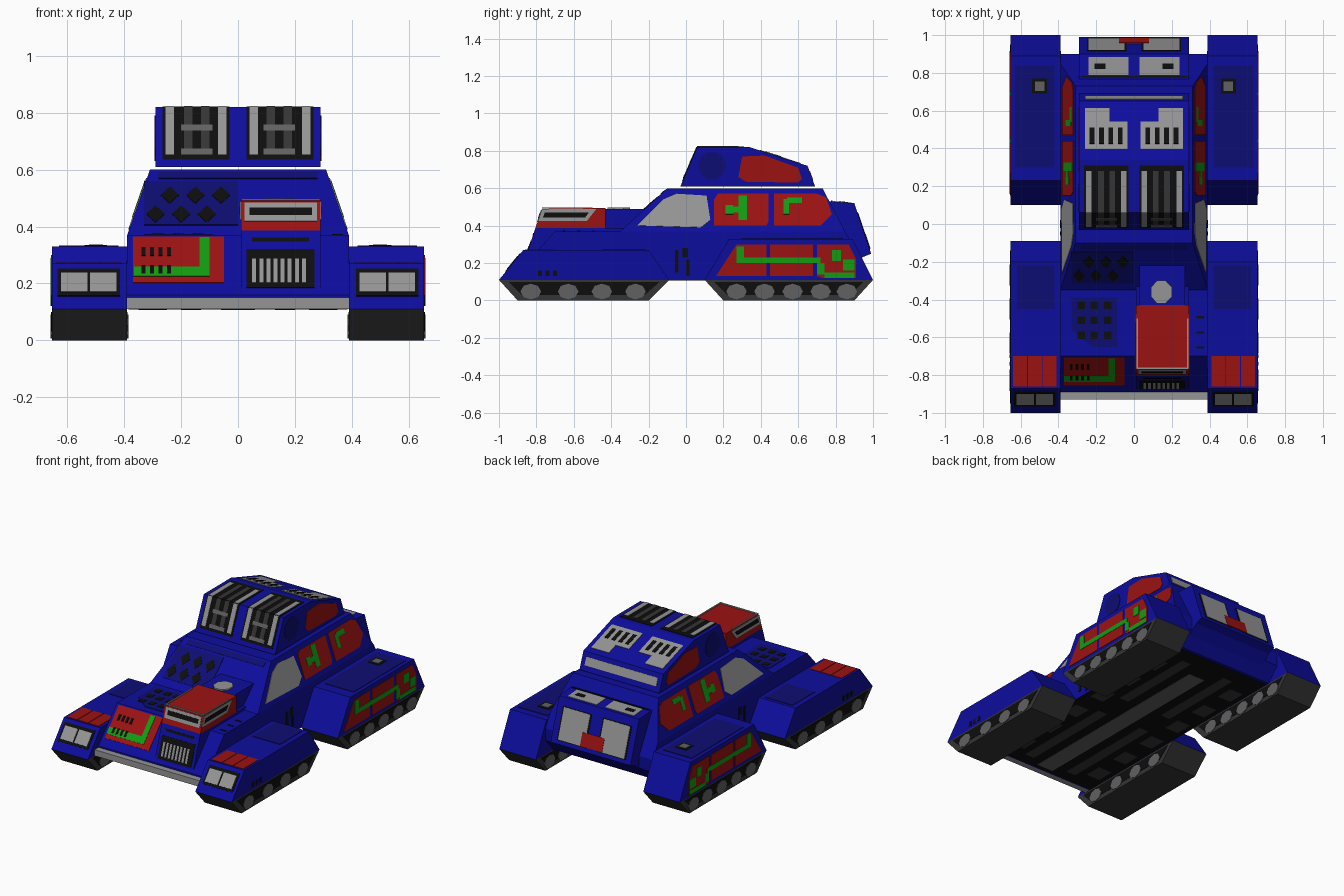
import bpy, bmesh, math
from mathutils import Vector

if "Cube" in bpy.data.objects:
    bpy.data.objects.remove(bpy.data.objects["Cube"])

COLORS = {"blue": (0.004, 0.004, 0.34), "dark_blue": (0.004, 0.004, 0.17), "red": (0.33, 0.006, 0.006),
          "green": (0.006, 0.33, 0.006), "light_grey": (0.30, 0.30, 0.30), "mid_grey": (0.12, 0.12, 0.12),
          "dark_grey": (0.035, 0.035, 0.035), "black": (0.004, 0.004, 0.004)}
MATS = {}
for n, c in COLORS.items():
    MATS[n] = bpy.data.materials.new(n)
    MATS[n].diffuse_color = (*c, 1)


def finish(name, mat, loops, mirror):
    """Make closed solids from pairs of matching end polygons."""
    bm = bmesh.new()
    for a, b in loops:
        for s in ((1, -1) if mirror else (1,)):
            va = [bm.verts.new((s * p[0], p[1], p[2])) for p in a]
            vb = [bm.verts.new((s * p[0], p[1], p[2])) for p in b]
            bm.faces.new(va)
            bm.faces.new(vb[::-1])
            for i in range(len(va)):
                j = (i + 1) % len(va)
                bm.faces.new((va[i], vb[i], vb[j], va[j]))
    bmesh.ops.recalc_face_normals(bm, faces=bm.faces)
    me = bpy.data.meshes.new(name)
    bm.to_mesh(me)
    bm.free()
    me.materials.append(MATS[mat])
    ob = bpy.data.objects.new(name, me)
    bpy.context.collection.objects.link(ob)
    return ob


def prism(name, mat, profile, x0, x1, mirror=False):
    """Side profile (y, z) extruded across x."""
    return finish(name, mat, [([(x0, y, z) for y, z in profile], [(x1, y, z) for y, z in profile])], mirror)


def plates(name, mat, polys, out, lift=0.003, mirror=True):
    """Thin painted plates lying on a surface that faces towards 'out'."""
    loops = []
    for pts in polys:
        v = [Vector(p) for p in pts]
        n = (v[1] - v[0]).cross(v[2] - v[1]).normalized()
        if n.dot(Vector(out)) < 0:
            n = -n
        loops.append(([p - n * 0.001 for p in v], [p + n * lift for p in v]))
    return finish(name, mat, loops, mirror)


def slope(a, b, x0, x1, t0, t1):
    """Rectangle on the sloped face running from profile point a to b."""
    f = lambda x, t: (x, a[0] + (b[0] - a[0]) * t, a[1] + (b[1] - a[1]) * t)
    return [f(x0, t0), f(x1, t0), f(x1, t1), f(x0, t1)]


def flat(x0, x1, y0, y1, z):
    return [(x0, y0, z), (x1, y0, z), (x1, y1, z), (x0, y1, z)]


def side(x, *yz):
    return [(x, y, z) for y, z in yz]


def cab(*yz):
    """Points on the leaning cabin side."""
    return [(0.39 - max(0, z - 0.37) * 0.08 / 0.23, y, z) for y, z in yz]


def box(y0, y1, z0, z1):
    return (y0, z0), (y1, z0), (y1, z1), (y0, z1)


FRONT, BACK, UP, DOWN, OUT = (0, -1, 0), (0, 1, 0), (0, 0, 1), (0, 0, -1), (1, 0, 0)

# Hull, cabin, rear block and bumper
prism("hull", "blue", [(-0.89, 0.11), (-0.89, 0.16), (-0.7, 0.37), (0.85, 0.37), (0.9, 0.28), (0.9, 0.2), (0.82, 0.11)], -0.39, 0.39)
lo = [(-0.39, -0.35, 0.37), (0.39, -0.35, 0.37), (0.39, 0.85, 0.37), (-0.39, 0.85, 0.37)]
hi = [(-0.31, -0.1, 0.6), (0.31, -0.1, 0.6), (0.31, 0.73, 0.6), (-0.31, 0.73, 0.6)]
finish("cabin", "blue", [(lo, hi)], False)
prism("rear_block", "blue", [(0.7, 0.2), (0.7, 0.535), (0.9, 0.52), (0.99, 0.25), (0.94, 0.23), (0.85, 0.15)], -0.29, 0.29)
prism("bumper", "light_grey", [(-0.93, 0.11), (-0.93, 0.15), (-0.85, 0.15), (-0.85, 0.11)], -0.39, 0.39)

# Engine box: blue core and red front cover
A, B = (-0.885, 0.15), (-0.77, 0.49)
prism("engine_box", "blue", [A, (-0.805, 0.387), (-0.6, 0.387), (-0.44, 0.49), (-0.15, 0.49), (-0.15, 0.15)], 0.03, 0.27)
prism("engine_box_base", "blue", [A, (-0.805, 0.387), (-0.3, 0.387), (-0.3, 0.15)], 0.01, 0.29)
prism("hood_cover", "red", [(-0.805, 0.387), B, (-0.43, 0.495), (-0.43, 0.387)], 0.01, 0.29)
plates("intake_frame", "light_grey", [slope(A, B, 0.022, 0.278, 0.79, 0.98)], FRONT, 0.003, False)
plates("intake_slot", "black", [slope(A, B, 0.04, 0.26, 0.85, 0.93)], FRONT, 0.005, False)
frame = [(-0.79, 0.425), (-0.53, 0.425), (-0.48, 0.488), (-0.77, 0.488)]
slot = [(-0.765, 0.443), (-0.54, 0.443), (-0.52, 0.47), (-0.755, 0.47)]
for x, d, n in ((0.29, 1, "right"), (0.01, -1, "left")):
    plates(n + "_intake_frame", "light_grey", [side(x, *frame)], (d, 0, 0), 0.003, False)
    plates(n + "_intake_slot", "black", [side(x, *slot)], (d, 0, 0), 0.005, False)
plates("cover_trim", "light_grey", [flat(0.012, 0.02, -0.77, -0.5, 0.494), flat(0.28, 0.288, -0.77, -0.5, 0.494),
                                    flat(0.02, 0.28, -0.77, -0.76, 0.493)], UP, 0.004, False)
plates("filler_cap", "light_grey", [[(0.145 + 0.06 * math.cos(a), -0.36 + 0.065 * math.sin(a), 0.49)
                                     for a in [math.pi * (i + .5) / 4 for i in range(8)]]], UP, 0.008, False)
plates("grille", "black", [slope(A, B, 0.03, 0.27, 0.1, 0.5), slope(A, B, 0.05, 0.25, 0.58, 0.62)], FRONT, 0.003, False)
plates("grille_bars", "light_grey", [slope(A, B, 0.05 + i * 0.025, 0.064 + i * 0.025, 0.15, 0.4) for i in range(8)], FRONT, 0.005, False)

# Painted panel on the left of the nose
P, Q = (-0.89, 0.16), (-0.7, 0.37)
plates("nose_panel", "red", [slope(P, Q, -0.37, -0.05, 0.2, 0.97)], FRONT, 0.003, False)
plates("nose_stripe", "green", [slope(P, Q, -0.37, -0.1, 0.3, 0.46), slope(P, Q, -0.135, -0.1, 0.46, 0.95)], FRONT, 0.005, False)
plates("nose_slots", "black", [slope(P, Q, -0.34 + i * 0.03, -0.325 + i * 0.03, t, t + 0.14)
                               for i in range(4) for t in (0.34, 0.64)], FRONT, 0.006, False)

# Hood vents
plates("hood_patch", "dark_blue", [[(-0.33, -0.39, 0.37), (-0.09, -0.39, 0.37), (-0.09, -0.65, 0.37),
                                    (-0.22, -0.65, 0.37), (-0.33, -0.56, 0.37)]], UP, 0.003, False)
plates("hood_holes", "black", [flat(x - .02, x + .02, y - .02, y + .02, 0.37) for x in (-0.28, -0.21, -0.14)
                               for y in (-0.43, -0.51, -0.59)], UP, 0.005, False)
plates("hood_slits", "black", [flat(0.33, 0.37, y, y + 0.012, 0.37) for y in (-0.5, -0.58, -0.66)], UP, 0.003, False)

# Windscreen patch with diamond holes
W0, W1 = (-0.35, 0.37), (-0.1, 0.6)
plates("screen_patch", "dark_blue", [slope(W0, W1, -0.33, 0.0, 0.15, 0.82), slope(W0, W1, -0.28, 0.28, 0.86, 0.96)], FRONT, 0.003, False)
dia = []
for t, xs in ((0.6, (-0.24, -0.15, -0.06)), (0.31, (-0.29, -0.2, -0.11))):
    for x in xs:
        q = slope(W0, W1, x - 0.032, x + 0.032, t - 0.13, t + 0.13)
        dia.append([(Vector(q[i]) + Vector(q[(i + 1) % 4])) / 2 for i in range(4)])
plates("screen_holes", "black", dia, FRONT, 0.005, False)

# Cabin side panels
plates("side_window", "light_grey", [cab((-0.26, 0.4), (0.08, 0.39), (0.13, 0.43), (0.11, 0.56), (-0.05, 0.57), (-0.12, 0.54))], OUT)
plates("side_panels", "red", [cab((0.15, 0.4), (0.43, 0.4), (0.44, 0.42), (0.44, 0.57), (0.17, 0.57), (0.15, 0.54)),
                              cab((0.47, 0.4), (0.72, 0.4), (0.78, 0.46), (0.75, 0.55), (0.7, 0.57), (0.47, 0.57))], OUT)
plates("side_marks", "green", [cab(*box(0.21, 0.25, 0.46, 0.51)), cab(*box(0.25, 0.32, 0.47, 0.5)), cab(*box(0.28, 0.325, 0.43, 0.56)),
                               cab(*box(0.54, 0.62, 0.52, 0.55)), cab(*box(0.52, 0.55, 0.46, 0.54))], OUT, 0.005)
plates("side_vents", "black", [side(0.39, *box(-0.06, -0.04, 0.15, 0.27)), side(0.39, *box(-0.02, 0.01, 0.23, 0.28)),
                               side(0.39, *box(0.0, 0.02, 0.13, 0.22))], OUT)

# Rear windows and lamp
R0, R1 = (0.99, 0.25), (0.9, 0.52)
plates("rear_window_frames", "black", [slope(R0, R1, 0.04, 0.25, 0.08, 0.82)], BACK, 0.002)
plates("rear_windows", "light_grey", [slope(R0, R1, 0.05, 0.24, 0.1, 0.8)], BACK, 0.004)
plates("rear_deck_windows", "light_grey", [slope((0.7, 0.535), R1, 0.03, 0.24, 0.44, 0.92)], UP)
plates("rear_deck_marks", "black", [slope((0.7, 0.535), R1, 0.15, 0.21, 0.6, 0.75), slope((0.7, 0.535), R1, 0, 0.28, 0.38, 0.41)], UP, 0.005)
plates("rear_lamp", "red", [slope(R0, R1, -0.08, 0.08, 0.1, 0.4)], BACK, 0.006, False)

# Turret floating just above the roof
T = [(-0.03, 0.61), (0.06, 0.82), (0.34, 0.82), (0.65, 0.72), (0.69, 0.61)]
prism("turret", "blue", T, -0.29, 0.29)
plates("turret_window_front", "black", [slope(T[0], T[1], 0.03, 0.265, 0.12, 1)], FRONT)
plates("turret_window_top", "black", [flat(0.03, 0.265, 0.06, 0.31, 0.82)], UP)
for m, cols in (("light_grey", ((0.04, 0.07), (0.225, 0.255))), ("dark_grey", ((0.1, 0.13), (0.16, 0.19)))):
    plates("turret_bars_front_" + m, m, [slope(T[0], T[1], a, b, 0.2, 1) for a, b in cols], FRONT, 0.005)
    plates("turret_bars_top_" + m, m, [flat(a, b, 0.06, 0.28, 0.82) for a, b in cols], UP, 0.005)
plates("turret_cross_bars", "mid_grey", [slope(T[0], T[1], 0.09, 0.2, t, t + 0.1) for t in (0.2, 0.6)], FRONT, 0.006)
plates("turret_roof_panels", "light_grey", [slope(T[2], T[3], 0.035, 0.26, 0.18, 0.65), slope(T[2], T[3], 0.13, 0.26, 0.65, 0.88)], UP)
plates("turret_roof_slots", "black", [slope(T[2], T[3], x, x + 0.025, 0.27, 0.55) for x in (0.06, 0.11, 0.16, 0.21)], UP, 0.005)
plates("turret_rear_bar", "light_grey", [slope(T[3], T[4], 0, 0.26, 0.25, 0.7)], BACK)
plates("turret_side_panel", "red", [side(0.29, (0.28, 0.66), (0.32, 0.635), (0.6, 0.63), (0.62, 0.65), (0.6, 0.71), (0.42, 0.775), (0.3, 0.77))], OUT)
plates("turret_side_disc", "dark_blue", [side(0.29, *[(0.14 + 0.075 * math.cos(i * math.pi / 5), 0.72 + 0.075 * math.sin(i * math.pi / 5)) for i in range(10)])], OUT)

# Four track pods: blue fender above, dark track below, wheels on both faces
FP = [(-1, 0.11), (-0.87, 0.27), (-0.2, 0.27), (-0.09, 0.11)]
RP = [(0.1, 0.11), (0.23, 0.33), (0.89, 0.33), (1, 0.11)]
for n, prof, b0, b1, ys in (("front", FP, -0.9, -0.2, (-0.83, -0.63, -0.45, -0.27)), ("rear", RP, 0.2, 0.9, (0.27, 0.42, 0.57, 0.72, 0.86))):
    e0, e1 = prof[0][0], prof[-1][0]
    prism(n + "_fenders", "blue", prof, 0.39, 0.655, True)
    prism(n + "_tracks", "dark_grey", [(e0, 0.11), (b0, 0), (b1, 0), (e1, 0.11)], 0.39, 0.655, True)
    for x, d, w in ((0.655, 1, "outer"), (0.39, -1, "inner")):
        plates(n + "_track_recess_" + w, "black", [side(x, (e0 + .05, 0.1), (b0 + .02, 0.03), (b1 - .02, 0.03), (e1 - .05, 0.1))], (d, 0, 0), 0.002)
        plates(n + "_wheels_" + w, "mid_grey", [side(x, *[(y + 0.055 * math.cos(i * math.pi / 4), 0.048 + 0.042 * math.sin(i * math.pi / 4))
                                                          for i in range(8)]) for y in ys], (d, 0, 0), 0.004)

# Front pod headlights and paint
plates("headlight_frames", "black", [slope(FP[0], FP[1], 0.415, 0.635, 0.28, 0.88)], FRONT)
plates("headlights", "light_grey", [slope(FP[0], FP[1], a, a + 0.092, 0.36, 0.78) for a in (0.428, 0.53)], FRONT, 0.005)
plates("front_fender_panels", "red", [flat(a, a + 0.074, -0.86, -0.7, 0.27) for a in (0.41, 0.488, 0.566)], UP)
plates("front_fender_patch", "dark_blue", [flat(0.42, 0.62, -0.45, -0.22, 0.27)], UP)
plates("front_fender_slits", "black", [side(0.655, *box(y, y + 0.02, 0.13, 0.16)) for y in (-0.79, -0.75, -0.71)], OUT)

# Rear pod hatches and paint
plates("rear_fender_patch", "dark_blue", [flat(0.42, 0.63, 0.3, 0.84, 0.33)], UP)
plates("hatch_frame", "black", [flat(0.46, 0.54, 0.69, 0.77, 0.33)], UP, 0.005)
plates("hatch_glass", "mid_grey", [flat(0.475, 0.525, 0.705, 0.755, 0.33)], UP, 0.007)
plates("rear_fender_panels", "red", [side(0.655, (0.16, 0.13), (0.43, 0.13), (0.43, 0.3), (0.27, 0.3)), side(0.655, *box(0.45, 0.68, 0.13, 0.3)),
                                     side(0.655, (0.7, 0.13), (0.73, 0.12), (0.91, 0.12), (0.91, 0.22), (0.87, 0.3), (0.7, 0.3))], OUT)
plates("rear_fender_stripe", "green", [side(0.655, *box(*b)) for b in ((0.27, 0.72, 0.2, 0.23), (0.27, 0.31, 0.23, 0.29), (0.7, 0.74, 0.14, 0.2),
                                       (0.74, 0.9, 0.12, 0.15), (0.84, 0.9, 0.16, 0.22), (0.78, 0.83, 0.21, 0.27))], OUT, 0.005)

# Underside plating
plates("belly_plate", "black", [flat(0, 0.385, -0.88, 0.8, 0.11)], DOWN, 0.002)
plates("belly_spine", "mid_grey", [flat(0, 0.06, -0.85, 0.6, 0.11)], DOWN, 0.004)
plates("belly_rails", "dark_grey", [flat(0.13, 0.2, -0.8, -0.1, 0.11), flat(0.13, 0.2, 0.1, 0.7, 0.11)]
       + [flat(0.25, 0.35, y, y + 0.12, 0.11) for y in (-0.75, -0.5, -0.25, 0.0, 0.25, 0.5)], DOWN, 0.004)

for m in bpy.data.materials:
    if m.users and not m.is_grease_pencil:
        m.use_nodes = True
        m.node_tree.nodes["Principled BSDF"].inputs["Base Color"].default_value = m.diffuse_color
